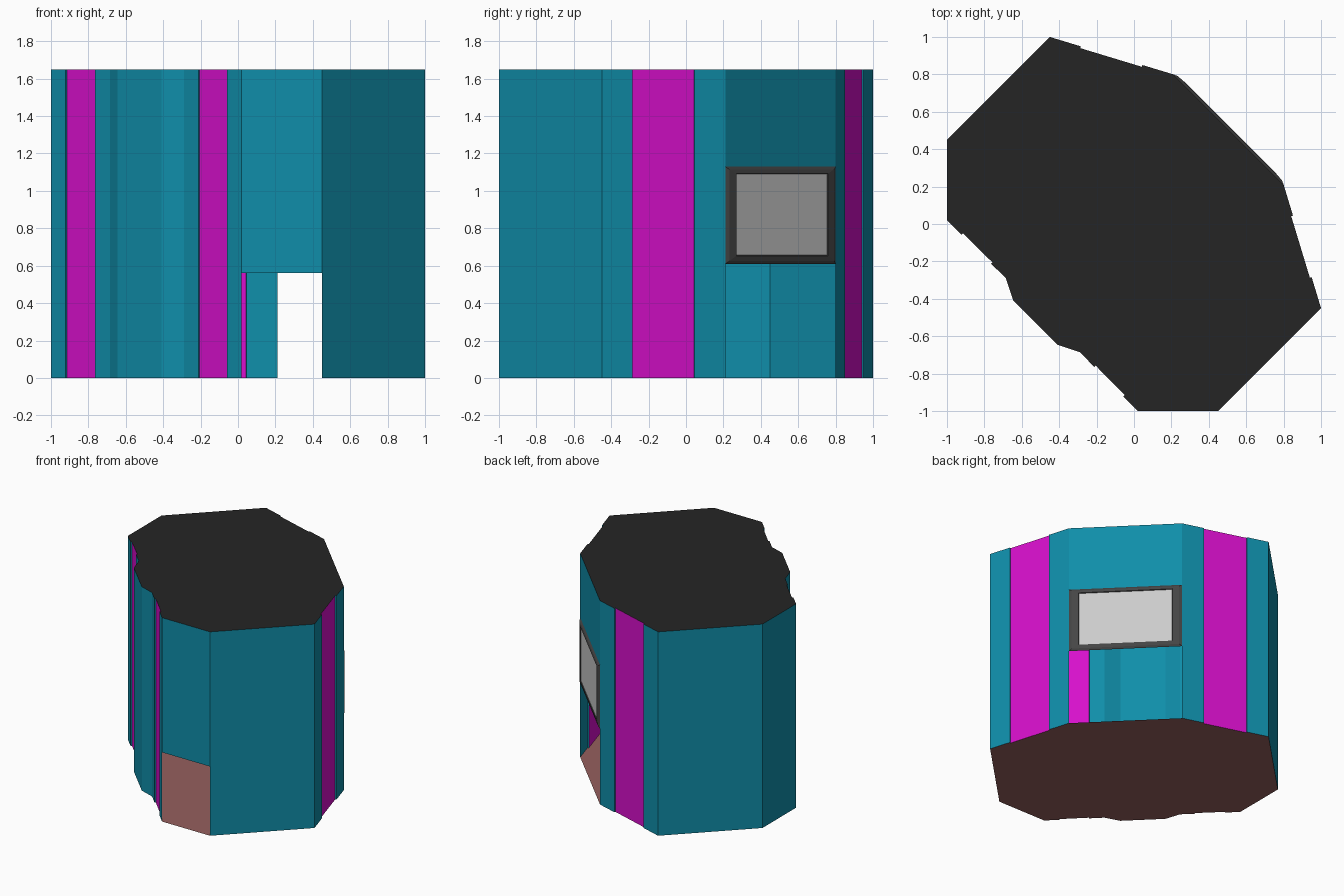
import bpy
from mathutils import Vector

if "Cube" in bpy.data.objects:
    bpy.data.objects.remove(bpy.data.objects["Cube"])

H = 1.65
RECESS = 0.01


def material(name, rgb):
    m = bpy.data.materials.new(name)
    m.diffuse_color = (*rgb, 1)
    m.use_nodes = True
    m.node_tree.nodes["Principled BSDF"].inputs["Base Color"].default_value = m.diffuse_color
    return m


def build(name, quads, mat=None):
    verts, faces = [], []
    for q in quads:
        faces.append(range(len(verts), len(verts) + len(q)))
        verts += [tuple(v) for v in q]
    me = bpy.data.meshes.new(name)
    me.from_pydata(verts, [], [tuple(f) for f in faces])
    ob = bpy.data.objects.new(name, me)
    bpy.context.collection.objects.link(ob)
    if mat:
        me.materials.append(mat)
    return ob


def panel(p, q, z0=0, z1=H):
    return [(*p, z0), (*q, z0), (*q, z1), (*p, z1)]


teal = material("teal", (0.005, 0.27, 0.40))
magenta = material("magenta", (0.68, 0.005, 0.60))
black = material("black", (0.018, 0.018, 0.018))
dark = material("dark_frame", (0.06, 0.06, 0.06))
brown = material("brown", (0.30, 0.115, 0.11))

# Footprint, symmetric about the diagonal x = y: half of it, then its mirror
half = [(0.45, -1), (1, -0.45), (0.8, 0.21)]
niche = [(-0.41, -0.645), (-0.29, -0.685), (0.02, -1)]
start = niche + half
outline = [Vector(p) for p in start + [(y, x) for x, y in reversed(start)]]

STRIPED = {1, 4, 6, 9}   # walls with a recessed magenta band
DOOR, SCREEN = 2, 5      # walls with openings at the bottom

walls, bands, path = [], [], []
for i, p in enumerate(outline):
    q = outline[(i + 1) % len(outline)]
    path.append(p)
    if i in STRIPED:
        d = (q - p).normalized()
        inward = Vector((-d.y, d.x)) * RECESS
        a, b = p.lerp(q, 0.25), p.lerp(q, 0.75)
        ai, bi = a + inward, b + inward
        walls += [panel(p, a), panel(a, ai), panel(bi, b), panel(b, q)]
        bands.append(panel(ai, bi))
        path += [a, ai, bi, b]
    elif i == DOOR:
        walls.append(panel(p, q, 0.56, H))
    elif i == SCREEN:
        walls.append(panel(p, q, 1.13, H))
    else:
        walls.append(panel(p, q))

build("walls", walls, teal)
build("accent_bands", bands, magenta)

# Roof and floor
build("roof", [[(p.x, p.y, H) for p in path]], black)
build("floor", [[(p.x, p.y, 0) for p in reversed(path)]], brown)

# Raised screen frame and its display on the diagonal wall
p, q = outline[SCREEN], outline[SCREEN + 1]
out = Vector((1, 1)).normalized() * 0.014


def ring(t, z0, z1, offset):
    return panel(p.lerp(q, t) + out * offset, p.lerp(q, 1 - t) + out * offset, z0, z1)


rings = [ring(0, 0.61, 1.13, 0), ring(0.025, 0.625, 1.115, 0.7),
         ring(0.085, 0.653, 1.092, 1), ring(0.09, 0.656, 1.089, 0.6)]
frame = []
for r, s in zip(rings, rings[1:]):
    for k in range(4):
        n = (k + 1) % 4
        frame.append([r[k], r[n], s[n], s[k]])
build("screen_frame", frame, dark)
build("screen", [rings[-1]])
